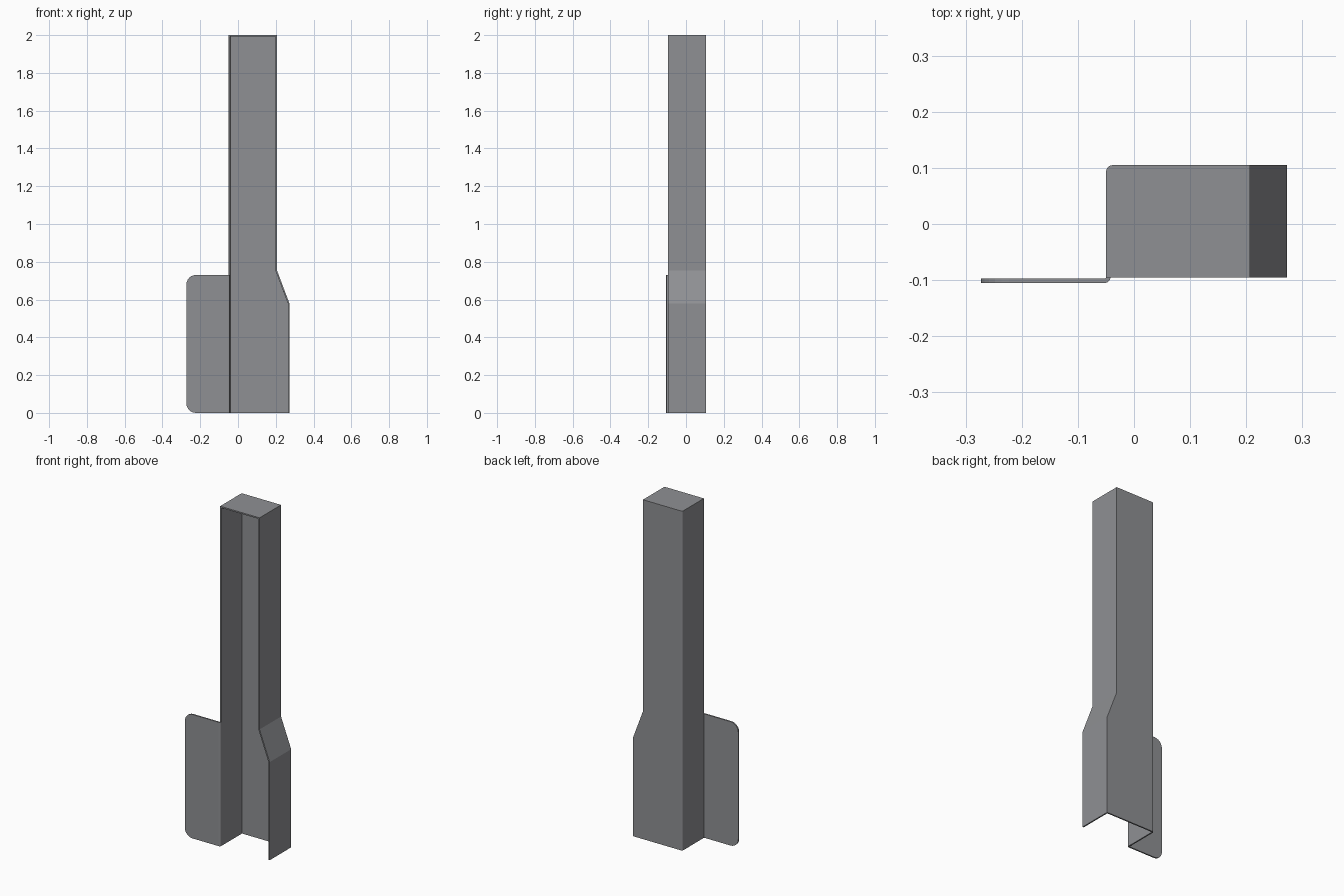
import bpy, bmesh, math

if "Cube" in bpy.data.objects:
    bpy.data.objects.remove(bpy.data.objects["Cube"])

SHEET = 0.008

# Dark steel grey
steel = bpy.data.materials.new("dark_steel")
steel.diffuse_color = (0.275, 0.28, 0.295, 1)
steel.use_nodes = True
steel.node_tree.nodes["Principled BSDF"].inputs["Base Color"].default_value = steel.diffuse_color


def finish(name, bm):
    """Turn a bmesh surface into a sheet of constant thickness, growing inward."""
    mesh = bpy.data.meshes.new(name)
    bm.to_mesh(mesh)
    bm.free()
    mesh.materials.append(steel)
    obj = bpy.data.objects.new(name, mesh)
    bpy.context.collection.objects.link(obj)
    mod = obj.modifiers.new("sheet", 'SOLIDIFY')
    mod.thickness = SHEET
    mod.offset = -1
    mod.use_even_offset = True
    return obj


# Channel: flared outline pushed front to back, open at front and bottom
outline = [(-0.05, 0), (0.273, 0), (0.273, 0.578), (0.207, 0.753),
           (0.207, 2), (-0.05, 2)]
bm = bmesh.new()
face = bm.faces.new([bm.verts.new((x, -0.095, z)) for x, z in outline])
ext = bmesh.ops.extrude_face_region(bm, geom=[face], use_keep_orig=True)
new_verts = [g for g in ext["geom"] if isinstance(g, bmesh.types.BMVert)]
bmesh.ops.translate(bm, verts=new_verts, vec=(0, 0.2, 0))
bmesh.ops.recalc_face_normals(bm, faces=bm.faces)
# Rounded fold at the back left corner
fold = [e for e in bm.edges
        if all(v.co.x < -0.04 and v.co.y > 0.1 for v in e.verts)]
bmesh.ops.bevel(bm, geom=fold, offset=0.012, segments=4, profile=0.5,
                affect='EDGES')
openings = [f for f in bm.faces
            if all(v.co.y < -0.09 for v in f.verts)
            or all(v.co.z < 0.001 for v in f.verts)]
bmesh.ops.delete(bm, geom=openings, context='FACES')
finish("channel", bm)

# Side flange: flat plate folded into the front edge of the left wall
path = [(-0.273, -0.105)]
for i in range(6):
    a = math.radians(-90 + 18 * i)
    path.append((-0.052 + 0.01 * math.cos(a), -0.095 + 0.01 * math.sin(a)))
bm = bmesh.new()
low = [bm.verts.new((x, y, 0)) for x, y in path]
high = [bm.verts.new((x, y, 0.73)) for x, y in path]
for i in range(len(path) - 1):
    bm.faces.new((low[i], low[i + 1], high[i + 1], high[i]))
# Rounded outer corners of the plate
bmesh.ops.bevel(bm, geom=[low[0], high[0]], offset=0.05, segments=6,
                profile=0.5, affect='VERTICES')
finish("side_flange", bm)
